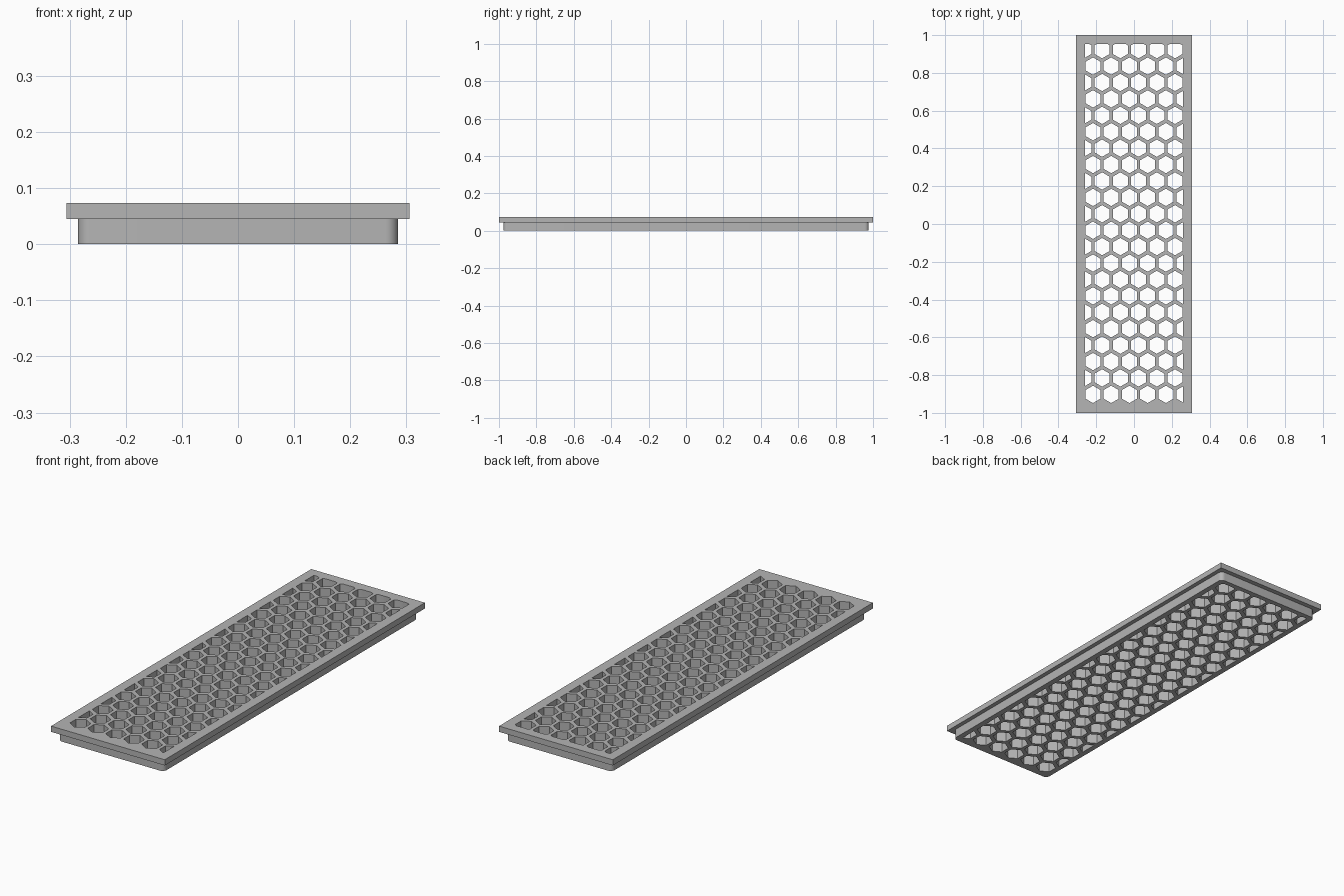
import bpy, bmesh, math
from mathutils import Vector

if "Cube" in bpy.data.objects:
    bpy.data.objects.remove(bpy.data.objects["Cube"], do_unlink=True)

grey = bpy.data.materials.new("mid grey")
grey.use_nodes = True
colour = (0.46, 0.46, 0.46, 1)
grey.diffuse_color = colour
grey.node_tree.nodes["Principled BSDF"].inputs["Base Color"].default_value = colour


def add_object(name, bm):
    mesh = bpy.data.meshes.new(name)
    bmesh.ops.recalc_face_normals(bm, faces=bm.faces)
    bm.to_mesh(mesh)
    bm.free()
    mesh.materials.append(grey)
    obj = bpy.data.objects.new(name, mesh)
    bpy.context.collection.objects.link(obj)
    return obj


def extrude_up(bm, height):
    result = bmesh.ops.extrude_face_region(bm, geom=bm.faces[:])
    verts = [g for g in result["geom"] if isinstance(g, bmesh.types.BMVert)]
    bmesh.ops.translate(bm, verts=verts, vec=(0, 0, height))


def slab(name, half_x, half_y, bottom, top, radius=0):
    bm = bmesh.new()
    corners = [(-1, -1), (1, -1), (1, 1), (-1, 1)]
    bm.faces.new([bm.verts.new((x * half_x, y * half_y, bottom)) for x, y in corners])
    extrude_up(bm, top - bottom)
    if radius:
        upright = [e for e in bm.edges if abs(e.verts[0].co.z - e.verts[1].co.z) > 0.01]
        bmesh.ops.bevel(bm, geom=upright, offset=radius, segments=8, profile=0.5, affect="EDGES")
    return add_object(name, bm)


# Honeycomb cutter: staggered hexagons trimmed to a rectangular window
pitch, row_step, hex_radius = 0.0965, 0.0869, 0.046
window = Vector((0.259, 0.953, 0))
bm = bmesh.new()
for row in range(22):
    y = 0.923 - row * row_step
    shift = pitch / 4 if row % 2 == 0 else -pitch / 4
    for col in range(-3, 4):
        x = shift + col * pitch
        angles = [math.radians(30 + 60 * k) for k in range(6)]
        bm.faces.new([bm.verts.new((x + hex_radius * math.cos(a),
                                    y + hex_radius * math.sin(a), -0.05)) for a in angles])
for axis in (Vector((1, 0, 0)), Vector((0, 1, 0))):
    for side in (-1, 1):
        bmesh.ops.bisect_plane(bm, geom=bm.verts[:] + bm.edges[:] + bm.faces[:],
                               plane_co=axis * axis.dot(window) * side,
                               plane_no=axis * side, clear_outer=True)
extrude_up(bm, 0.2)
cutter = add_object("honeycomb_cutter", bm)
cutter.hide_render = True
cutter.hide_set(True)

# Top flange and the rounded body below it
flange = slab("top_flange", 0.306, 1.0, 0.045, 0.073)
body = slab("lower_body", 0.285, 0.977, 0, 0.045, radius=0.022)
for obj in (flange, body):
    cut = obj.modifiers.new("honeycomb holes", "BOOLEAN")
    cut.operation = "DIFFERENCE"
    cut.solver = "EXACT"
    cut.object = cutter
    bpy.ops.object.select_all(action="DESELECT")
    obj.select_set(True)
    bpy.context.view_layer.objects.active = obj
    bpy.ops.object.modifier_apply(modifier=cut.name)
    bpy.ops.object.shade_smooth_by_angle(angle=math.radians(30))
bpy.data.objects.remove(cutter, do_unlink=True)
